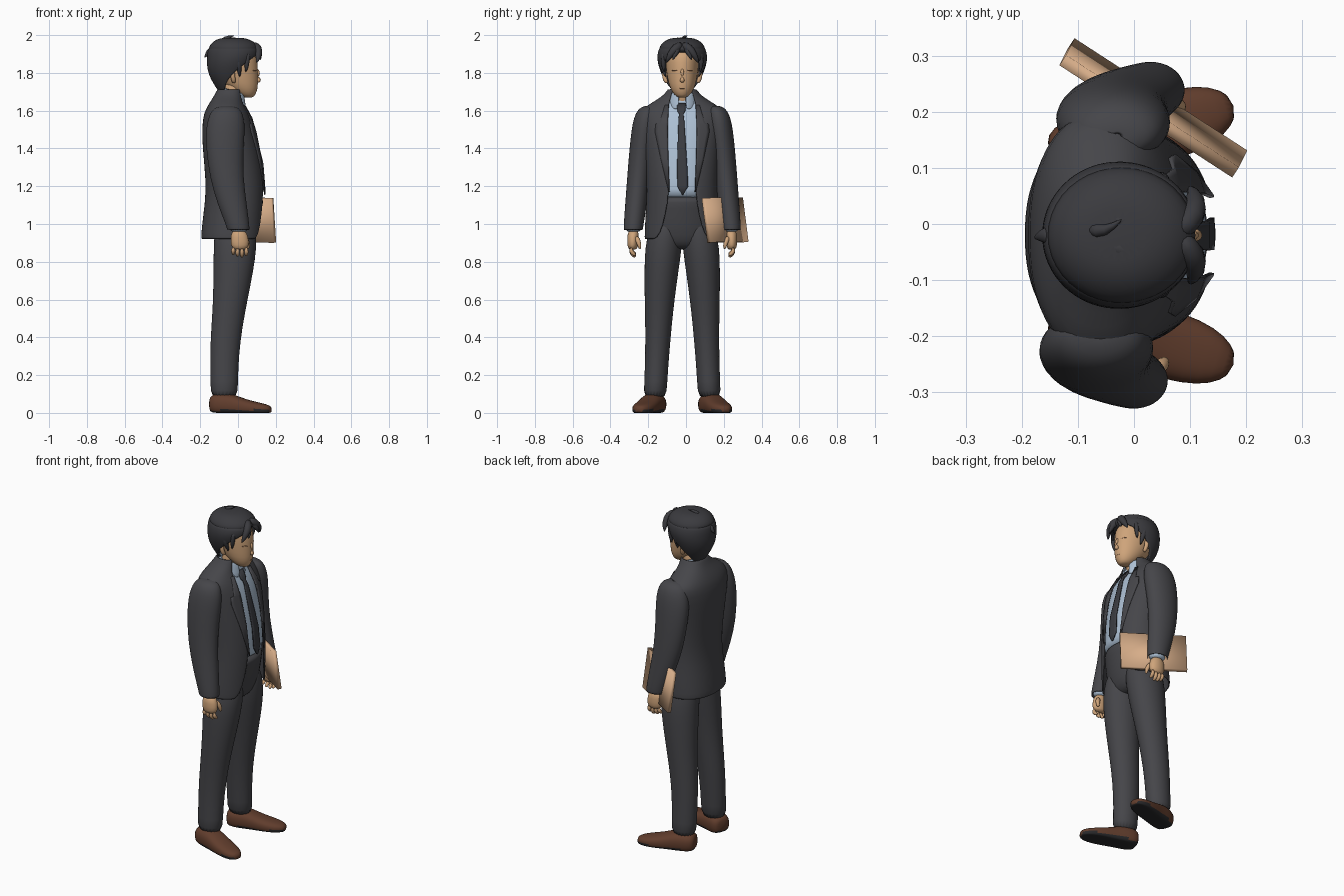
import bpy, bmesh
from math import sin, cos, asin, pi, radians, copysign
from mathutils import Vector, Matrix

cube = bpy.data.objects.get("Cube")
if cube:
    bpy.data.objects.remove(cube, do_unlink=True)

MID = -0.02  # symmetry line of the body in y


def material(name, r, g, b):
    m = bpy.data.materials.new(name)
    m.use_nodes = True
    m.diffuse_color = (r, g, b, 1)
    m.node_tree.nodes["Principled BSDF"].inputs["Base Color"].default_value = (r, g, b, 1)
    return m


SUIT = material("charcoal suit", .06, .06, .067)
HAIR = material("dark hair", .043, .043, .049)
TIE = material("dark tie", .043, .045, .053)
SHIRT = material("pale blue shirt", .42, .53, .66)
SKIN = material("skin", .62, .37, .195)
LINE = material("face lines", .36, .19, .10)
SHOE = material("brown leather", .12, .047, .026)
SOLE = material("black sole", .022, .022, .024)
CARD = material("tan card", .68, .42, .25)


def build(name, rows, mat, closed=True, cap=True, mirror=False, thick=0, sub=1, matrix=None):
    """Skin a list of point rows into a smooth surface."""
    bm = bmesh.new()
    grid = [[bm.verts.new(p) for p in row] for row in rows]
    n = len(rows[0])
    for a, b in zip(grid, grid[1:]):
        for j in range(n if closed else n - 1):
            k = (j + 1) % n
            bm.faces.new((a[j], a[k], b[k], b[j]))
    if closed and cap:
        bm.faces.new(grid[0][::-1])
        bm.faces.new(grid[-1])
    if matrix:
        bm.transform(matrix)
    if mirror:
        for v in bm.verts:
            v.co.y = 2 * MID - v.co.y
        bmesh.ops.reverse_faces(bm, faces=bm.faces[:])
    me = bpy.data.meshes.new(name)
    bm.to_mesh(me)
    bm.free()
    me.materials.append(mat)
    me.shade_smooth()
    ob = bpy.data.objects.new(name, me)
    bpy.context.collection.objects.link(ob)
    if thick:
        s = ob.modifiers.new("thickness", "SOLIDIFY")
        s.thickness, s.offset = thick, -1
    if sub:
        ob.modifiers.new("smooth", "SUBSURF").levels = sub
        ob.modifiers["smooth"].render_levels = sub
    return ob


def power(v, p):
    return copysign(abs(v) ** p, v)


def oval(z, cx, cy, rx, ry, p=1, start=0, end=2 * pi, n=20, whole=True):
    steps = n if whole else n - 1
    angles = [start + (end - start) * i / steps for i in range(n)]
    return [(cx + rx * power(cos(a), p), cy + ry * power(sin(a), p), z) for a in angles]


def loft(name, rings, mat, p=1, **kw):
    return build(name, [oval(*r, p=p) for r in rings], mat, **kw)


def tube(name, pts, mat, mirror=False, n=8):
    """Tapered round strand through points (x, y, z, radius)."""
    rows = []
    for i, q in enumerate(pts):
        t = (Vector(pts[min(i + 1, len(pts) - 1)][:3]) - Vector(pts[max(i - 1, 0)][:3]))
        rot = t.to_track_quat('Z', 'Y')
        rows.append([Vector(q[:3]) + rot @ Vector((cos(2 * pi * j / n), sin(2 * pi * j / n), 0)) * q[3]
                     for j in range(n)])
    return build(name, rows, mat, mirror=mirror)


# Jacket: open shell, each ring is z, cx, rx, ry, half gap
P = .87
JACKET = [(.92, -.03, .165, .20, .15), (.94, -.03, .166, .20, .118), (1.05, -.022, .162, .195, .088),
          (1.17, -.012, .157, .187, .068), (1.3, -.02, .157, .192, .074), (1.45, -.04, .152, .205, .078),
          (1.56, -.056, .132, .225, .076), (1.605, -.06, .112, .218, .074), (1.64, -.06, .092, .165, .069),
          (1.67, -.052, .08, .115, .062), (1.695, -.046, .072, .088, .056), (1.715, -.042, .066, .076, .05)]
rows = []
for z, cx, rx, ry, gap in JACKET:
    a = asin((gap / ry) ** (1 / P))
    rows.append(oval(z, cx, MID, rx, ry, P, a, 2 * pi - a, 33, False))
build("jacket_body", rows, SUIT, closed=False, thick=.008)


def front_x(z, y):
    """Depth of the jacket front at a height and side position."""
    for a, b in zip(JACKET, JACKET[1:]):
        if z <= b[0]:
            break
    f = (z - a[0]) / (b[0] - a[0])
    cx, rx, ry = (a[i] + (b[i] - a[i]) * f for i in (1, 2, 3))
    d = min(abs(y - MID) / ry, 1)
    return cx + rx * (1 - d ** (2 / P)) ** (P / 2)


def strip(name, spans, mat, lift, mirror=False):
    rows = []
    for z, ya, yb in spans:
        ys = [ya + (yb - ya) * i / 4 for i in range(5)]
        rows.append([(front_x(z, y) + lift, y, z) for y in ys])
    build(name, rows, mat, closed=False, mirror=mirror, thick=.008, sub=0)


for side, flip in (("right", False), ("left", True)):
    strip(side + "_lapel", [(1.17, -.092, -.088), (1.35, -.135, -.095), (1.49, -.165, -.098),
                            (1.53, -.16, -.097), (1.535, -.14, -.097), (1.63, -.112, -.092)], SUIT, .005, flip)

# Shirt, collar and tie
loft("shirt", [(1.13, -.012, MID, .143, .165)] +
     [(z, cx, MID, rx - .013, ry - .015) for z, cx, rx, ry, g in JACKET[3:-1]], SHIRT, p=P)
rows = []
for z, r in ((1.63, .078), (1.69, .069), (1.715, .065)):
    pts = oval(z, -.03, MID, r, r + .006, 1, radians(14), radians(346), 24, False)
    rows.append([(x, y, h - .28 * (x + .05)) for x, y, h in pts])
build("shirt_collar", rows, SHIRT, closed=False, thick=.006)
strip("tie", [(1.155, -.022, -.014), (1.2, -.046, .012), (1.32, -.047, .006), (1.56, -.04, -.01),
              (1.585, -.036, -.014), (1.6, -.046, -.004), (1.64, -.048, .0)], TIE, .001)

# Trousers
loft("trouser_hips", [(.865, -.02, MID, .06, .08), (.885, -.018, MID, .09, .14), (.93, -.015, MID, .112, .178),
                      (1.05, -.01, MID, .132, .178), (1.12, -.008, MID, .144, .175),
                      (1.15, -.008, MID, .146, .172)], SUIT)
LEG = [(1.05, -.014, -.09, .09, .075), (.97, -.014, -.108, .112, .09), (.87, -.015, -.12, .115, .099),
       (.75, -.025, -.13, .107, .091), (.6, -.04, -.14, .092, .08), (.45, -.06, -.146, .083, .07),
       (.3, -.072, -.153, .077, .064), (.16, -.073, -.16, .073, .061), (.07, -.073, -.165, .074, .063)]

# Shoe sections: length, height centre, side, half height, half width
SHOES = [(-.072, .045, 0, .035, .036), (-.055, .045, 0, .055, .06), (.0, .045, 0, .062, .065),
         (.06, .04, 0, .058, .06), (.12, .03, 0, .043, .063), (.19, .022, 0, .035, .06),
         (.238, .018, 0, .028, .046), (.268, .016, 0, .018, .02)]
ahead, across = Vector((.955, -.295, 0)), Vector((.295, .955, 0))
place = Matrix((Vector((0, 0, 1)), across, ahead)).transposed().to_4x4()
place.translation = (-.078, -.172, 0)

# Arms: z, cx, cy, rx, ry, closed at the shoulder and open at the wrist
ARM = [(1.627, -.06, -.195, .005, .005), (1.622, -.06, -.198, .055, .036), (1.6, -.061, -.206, .08, .054),
       (1.56, -.063, -.213, .096, .064), (1.5, -.067, -.221, .105, .068), (1.4, -.07, -.235, .10, .065),
       (1.25, -.062, -.25, .09, .062), (1.1, -.03, -.265, .078, .058), (1.0, -.003, -.277, .063, .053),
       (.968, .002, -.279, .06, .051)]

for side, flip in (("right", False), ("left", True)):
    loft(side + "_trouser_leg", LEG[::-1], SUIT, mirror=flip)
    shoe = loft(side + "_shoe", SHOES, SHOE, p=.8, mirror=flip, matrix=place)
    shoe.data.materials.append(SOLE)
    for v in shoe.data.vertices:
        v.co.z = max(v.co.z, 0)
    for f in shoe.data.polygons:
        f.material_index = 1 if f.center.z < .014 else 0

    # The left arm sits slightly further forward to hold the folder
    dx = .03 if flip else 0
    loft(side + "_sleeve", [(z, cx + dx, cy, rx, ry) for z, cx, cy, rx, ry in ARM[::-1]], SUIT,
         cap=False, thick=.003, mirror=flip)
    hx = .004 + dx
    loft(side + "_cuff", [(.952, hx, -.278, .05, .042), (1.0, hx, -.277, .052, .044)], SHIRT, mirror=flip)
    loft(side + "_palm", [(.862, hx + .006, -.281, .032, .02), (.885, hx + .006, -.283, .049, .029),
                          (.93, hx + .004, -.281, .048, .03), (.97, hx, -.278, .036, .029)], SKIN, mirror=flip)
    for i, drop in enumerate((.008, .0, .004, .014)):
        x = hx + .04 - i * .023
        tube(f"{side}_finger_{i + 1}", [(x, -.288, .90, .014), (x, -.293, .865, .0135),
             (x, -.286, .838 + drop, .012), (x, -.265, .825 + drop, .009)], SKIN, flip)
    tube(side + "_thumb", [(hx + .03, -.265, .935, .016), (hx + .05, -.248, .90, .014),
                           (hx + .05, -.243, .865, .009)], SKIN, flip)

# Folder held between the left arm and the body, leaning inwards at the top
lower, upper = Vector((-.112, .322, .905)), Vector((-.127, .292, 1.14))
along = Vector((.308, -.2, -.003))
out = along.cross(upper - lower).normalized() * .011
build("folder", [[c + out, c + along + out, c + along - out, c - out] for c in (lower, upper)], CARD, sub=0)

# Neck and head
loft("neck", [(1.6, -.04, MID, .055, .058), (1.68, -.03, MID, .052, .056), (1.78, -.02, MID, .055, .058)], SKIN)
loft("head", [(1.668, .055, MID, .022, .02), (1.683, .045, MID, .048, .043), (1.72, .025, MID, .082, .066),
              (1.77, .0, MID, .107, .079), (1.83, -.018, MID, .125, .088), (1.88, -.025, MID, .127, .09),
              (1.93, -.025, MID, .11, .085)], SKIN)
tube("nose", [(.098, MID, 1.825, .008), (.11, MID, 1.79, .013), (.116, MID, 1.768, .016),
              (.10, MID, 1.75, .013)], SKIN)
tube("mouth", [(.095, MID - .022, 1.717, .002), (.105, MID, 1.719, .003), (.095, MID + .022, 1.717, .002)], LINE)
for side, flip in (("right", False), ("left", True)):
    tube(side + "_ear", [(-.02, -.10, 1.745, .008), (-.025, -.112, 1.765, .016), (-.03, -.116, 1.795, .02),
                         (-.03, -.11, 1.82, .01)], SKIN, flip)
    tube(side + "_eye", [(.078, -.076, 1.812, .002), (.091, -.057, 1.815, .004), (.101, -.038, 1.809, .002)],
         LINE, flip)

# Hair cap: z, cx, rx, ry, half opening in degrees, with a closed crown
HAIRCAP = [(1.695, -.045, .055, .052, 120), (1.74, -.04, .088, .085, 108), (1.79, -.038, .118, .113, 88),
           (1.84, -.033, .132, .129, 62), (1.875, -.026, .138, .134, 42), (1.9, -.022, .142, .133, 18),
           (1.935, -.022, .135, .122, 0)]
build("hair_cap", [oval(z, cx, MID, rx, ry, 1, radians(a), radians(360 - a), 29, False)
                   for z, cx, rx, ry, a in HAIRCAP], HAIR, closed=False, thick=.012)
loft("hair_crown", [(1.9, -.022, MID, .128, .12), (1.93, -.022, MID, .138, .126), (1.955, -.023, MID, .122, .111),
                    (1.975, -.026, MID, .095, .085), (1.987, -.028, MID, .055, .05)], HAIR)

# Loose locks: fringe, temples, crown and nape
for side, flip in (("right", False), ("left", True)):
    tube(side + "_fringe", [(.075, -.02, 1.95, .022), (.108, -.055, 1.935, .026), (.112, -.085, 1.895, .021),
                            (.098, -.108, 1.85, .003)], HAIR, flip)
    tube(side + "_fringe_tip", [(.08, -.04, 1.945, .02), (.116, -.05, 1.915, .02), (.12, -.072, 1.865, .003)],
         HAIR, flip)
    tube(side + "_temple_lock", [(.05, -.115, 1.91, .024), (.05, -.122, 1.86, .02), (.04, -.115, 1.80, .003)],
         HAIR, flip)
    tube(side + "_sideburn", [(.0, -.13, 1.88, .024), (.005, -.125, 1.83, .018), (.01, -.105, 1.775, .003)],
         HAIR, flip)
    tube(side + "_crown_lock", [(-.06, -.03, 1.965, .025), (0, -.055, 1.97, .022), (.06, -.08, 1.945, .003)],
         HAIR, flip)
    tube(side + "_nape_lock", [(-.11, -.05, 1.80, .025), (-.105, -.055, 1.745, .02), (-.085, -.045, 1.69, .003)],
         HAIR, flip)
tube("cowlick", [(-.08, -.01, 1.97, .02), (-.05, -.015, 1.99, .01), (-.02, .01, 1.998, .002)], HAIR)
tube("back_tuft", [(-.14, -.02, 1.92, .025), (-.165, -.02, 1.90, .012), (-.178, -.025, 1.88, .002)], HAIR)
